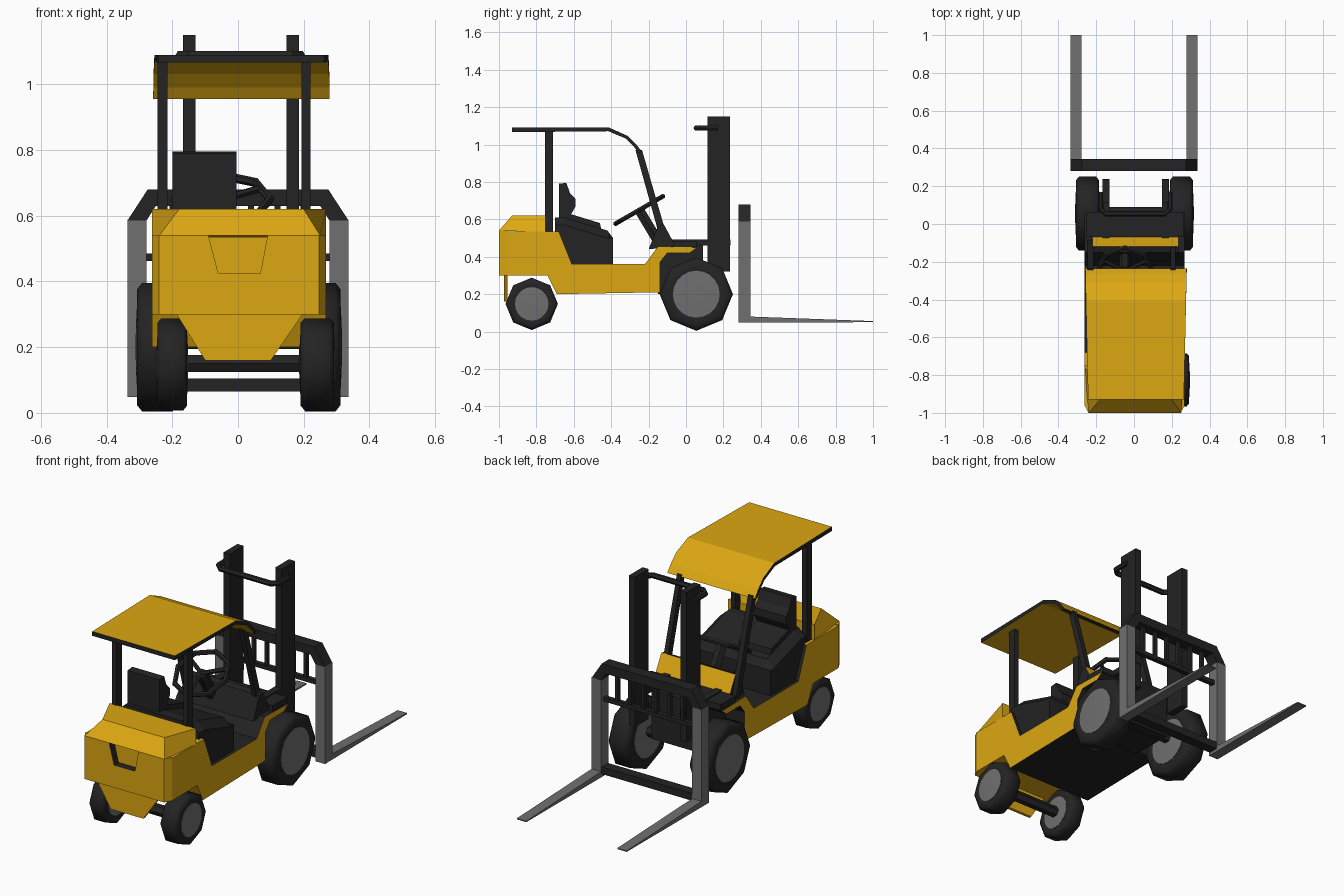
import bpy, bmesh, math
from mathutils import Vector

cube = bpy.data.objects.get("Cube")
if cube:
    bpy.data.objects.remove(cube, do_unlink=True)


def material(name, rgb):
    m = bpy.data.materials.new(name)
    m.use_nodes = True
    m.diffuse_color = (*rgb, 1)
    m.node_tree.nodes["Principled BSDF"].inputs["Base Color"].default_value = (*rgb, 1)
    return m


YELLOW = material("yellow paint", (0.72, 0.39, 0.006))
BLACK = material("black", (0.017, 0.017, 0.017))
GREY = material("grey steel", (0.16, 0.16, 0.16))


def finish(name, bm, mats, rule=None):
    """Turn a bmesh into an object; rule picks a material from each face."""
    bmesh.ops.recalc_face_normals(bm, faces=bm.faces)
    bm.normal_update()
    if rule:
        for f in bm.faces:
            f.material_index = int(rule(f.normal, f.calc_center_median()))
    me = bpy.data.meshes.new(name)
    bm.to_mesh(me)
    bm.free()
    ob = bpy.data.objects.new(name, me)
    bpy.context.collection.objects.link(ob)
    for m in mats:
        me.materials.append(m)
    return ob


def loft(name, rings, mats, rule=None):
    """Skin rings of points, closing both ends."""
    bm = bmesh.new()
    rows = [[bm.verts.new(p) for p in r] for r in rings]
    n = len(rows[0])
    for a, b in zip(rows, rows[1:]):
        for i in range(n):
            j = (i + 1) % n
            bm.faces.new((a[i], a[j], b[j], b[i]))
    bm.faces.new(rows[0])
    bm.faces.new(rows[-1])
    return finish(name, bm, mats, rule)


def side_prism(name, profile, x0, x1, mats, rule=None):
    """Extrude a (y, z) profile across x."""
    return loft(name, [[(x, y, z) for y, z in profile] for x in (x0, x1)], mats, rule)


def box(name, x, y, z, mat):
    return side_prism(name, [(y[0], z[0]), (y[1], z[0]), (y[1], z[1]), (y[0], z[1])], *x, [mat])


def tube(name, points, radius, mat, sides=6):
    """Round bar along a polyline, with mitred corners."""
    pts = [Vector(p) for p in points]
    rings = []
    for i, p in enumerate(pts):
        d = (pts[min(i + 1, len(pts) - 1)] - pts[max(i - 1, 0)]).normalized()
        u = d.cross(Vector((0, 0, 1)) if abs(d.z) < 0.9 else Vector((1, 0, 0))).normalized()
        v = d.cross(u)
        rings.append([p + radius * (u * math.cos(t) + v * math.sin(t))
                      for t in (2 * math.pi * k / sides for k in range(sides))])
    return loft(name, rings, [mat])


def lathe_x(name, profile, centre, sides, mat):
    """Spin an (x, radius) profile around the x axis."""
    cx, cy, cz = centre
    rings = [[(cx + x, cy + r * math.sin(t), cz + r * math.cos(t))
              for t in (2 * math.pi * k / sides for k in range(sides))] for x, r in profile]
    ob = loft(name, rings, [mat])
    bpy.ops.object.select_all(action='DESELECT')
    ob.select_set(True)
    bpy.context.view_layer.objects.active = ob
    bpy.ops.object.shade_smooth_by_angle(angle=math.radians(50))
    return ob


# Main body: yellow sides, black floor, fender tops and underside
body = [(-0.96, 0.30), (-0.74, 0.30), (-0.69, 0.20), (-0.14, 0.21), (-0.14, 0.37), (-0.10, 0.42),
        (0.02, 0.42), (0.06, 0.45), (-0.15, 0.455), (-0.22, 0.36), (-0.61, 0.36), (-0.68, 0.535),
        (-0.96, 0.535)]
side_prism("body", body, -0.262, 0.268, [YELLOW, BLACK],
           lambda n, c: abs(n.x) < 0.5 and c.y > -0.7)

# Rear counterweight panel with a notch whose walls are black
panel = [(-0.262, 0.30), (0.268, 0.30), (0.268, 0.54), (0.09, 0.54), (0.068, 0.425),
         (-0.06, 0.425), (-0.09, 0.54), (-0.262, 0.54)]
rear = [(x * 0.92 if abs(x) > 0.2 else x, -1.0, z) for x, z in panel]
loft("rear_panel", [rear, [(x, -0.96, z) for x, z in panel]], [YELLOW, BLACK],
     lambda n, c: abs(n.y) < 0.5 and abs(c.x) < 0.1 and c.z > 0.4)

# Counterweight cover: chamfered towards the rear
loft("rear_cover",
     [[(-0.24, -1, 0.54), (0.25, -1, 0.54), (0.2, -0.93, 0.62), (-0.18, -0.93, 0.62)],
      [(-0.262, -0.75, 0.53), (0.268, -0.75, 0.53), (0.268, -0.75, 0.62), (-0.262, -0.75, 0.62)]],
     [YELLOW])

# Tapered plate hanging under the tail
skirt = [(-0.19, 0.305), (0.2, 0.305), (0.1, 0.16), (-0.1, 0.16)]
loft("rear_skirt", [[(x, y, z) for x, z in skirt] for y in (-0.972, -0.955)], [YELLOW])

# Black chassis parts and engine cover
box("front_chassis", (-0.145, 0.15), (-0.15, 0.09), (0.2, 0.47), BLACK)
box("front_deck", (-0.255, 0.262), (-0.07, 0.06), (0.452, 0.485), BLACK)
engine = [(-0.61, 0.36), (-0.39, 0.36), (-0.39, 0.50), (-0.42, 0.54), (-0.65, 0.61),
          (-0.70, 0.61), (-0.70, 0.50)]
loft("engine_cover", [[(x, y, z - (0.04 if e and z > 0.5 else 0)) for y, z in engine]
                      for x, e in ((-0.245, 1), (-0.2, 0), (0.205, 0), (0.25, 1))], [BLACK])
dash = [(-0.055, 0.455), (-0.12, 0.575), (-0.15, 0.565), (-0.2, 0.44)]
side_prism("dashboard", dash, -0.22, 0.235, [BLACK, YELLOW], lambda n, c: n.y > 0.5)

# Seat
seat = [(-0.68, 0.60), (-0.68, 0.79), (-0.64, 0.795), (-0.62, 0.74), (-0.59, 0.71),
        (-0.59, 0.67), (-0.63, 0.60)]
side_prism("seat_back", seat, -0.2, -0.005, [BLACK])
cushion = [(-0.64, 0.59), (-0.64, 0.635), (-0.46, 0.58), (-0.45, 0.53)]
side_prism("seat_cushion", cushion, -0.2, -0.005, [BLACK])

# Steering wheel and column
hub = Vector((-0.048, -0.25, 0.65))
tilt = math.radians(30)
bpy.ops.mesh.primitive_torus_add(major_segments=8, minor_segments=6, major_radius=0.145,
                                 minor_radius=0.014, location=hub, rotation=(tilt, 0, 0))
wheel = bpy.context.object
wheel.name = "steering_wheel"
wheel.data.materials.append(BLACK)
for i in range(3):
    a = math.radians(-90 + 120 * i)
    rim = Vector((math.cos(a), math.sin(a) * math.cos(tilt), math.sin(a) * math.sin(tilt)))
    tube(f"steering_spoke_{i + 1}", [hub, hub + rim * 0.14], 0.012, BLACK)
tube("steering_column", [hub, (-0.048, -0.13, 0.45)], 0.03, BLACK)

# Roof: yellow sheet with black edges, bent down at the windscreen
top = [(-0.93, 1.09), (-0.41, 1.09), (-0.31, 1.045), (-0.265, 1.0), (-0.235, 0.96)]
rings = []
for i, (y, z) in enumerate(top):
    k = (y + 0.93) * 0.022
    d = 0.005 * i
    rings.append([(-0.243 - k, y, z), (0.264 + k, y, z),
                  (0.264 + k, y - d, z - 0.024 + d), (-0.243 - k, y - d, z - 0.024 + d)])
loft("roof", rings, [YELLOW, BLACK],
     lambda n, c: abs(n.x) > 0.7 or c.y < -0.92 or (c.y > -0.25 and c.z < 0.97))

# Roof posts
for side, x in (("right", (-0.245, -0.215)), ("left", (0.194, 0.22))):
    box(f"{side}_rear_post", x, (-0.755, -0.71), (0.52, 1.075), BLACK)
    side_prism(f"{side}_front_post", [(-0.27, 0.97), (-0.235, 0.97), (-0.085, 0.45), (-0.125, 0.45)],
               *x, [BLACK])

# Wheels: octagonal tyres with smooth domed hubs on both faces
for name, x0, x1, y, z, r in (("right_front", -0.307, -0.185, 0.055, 0.2, 0.196),
                              ("left_front", 0.19, 0.312, 0.055, 0.2, 0.196),
                              ("right_rear", -0.245, -0.155, -0.825, 0.148, 0.14),
                              ("left_rear", 0.19, 0.292, -0.825, 0.148, 0.14)):
    h, c = (x1 - x0) / 2, ((x0 + x1) / 2, y, z)
    tyre = [(-h * 0.9, 0.6 * r), (-h, 0.7 * r), (-h, 0.9 * r), (-h * 0.75, r)]
    lathe_x(f"{name}_tyre", tyre + [(-x, q) for x, q in reversed(tyre)], c, 8, BLACK)
    dome = [(-h * 1.08, 0.05 * r), (-h * 1.06, 0.35 * r), (-h * 1.01, 0.64 * r)]
    lathe_x(f"{name}_hub", dome + [(-x, q) for x, q in reversed(dome)], c, 20, GREY)
for name, y, z in (("front_axle", 0.055, 0.22), ("rear_axle", -0.825, 0.15)):
    tube(name, [(-0.2, y, z), (0.22, y, z)], 0.03, BLACK)

# Mast, tilt arms and upper tie bar
for side, x in (("right", (-0.168, -0.13)), ("left", (0.148, 0.186))):
    box(f"{side}_mast", x, (0.115, 0.235), (0.32, 1.15), BLACK)
    box(f"{side}_tilt_arm", x, (-0.10, 0.238), (0.46, 0.492), BLACK)
tube("mast_tie_bar", [(-0.176, 0.17, 1.088), (-0.176, 0.08, 1.088), (-0.15, 0.055, 1.088),
                      (0.165, 0.055, 1.088), (0.19, 0.08, 1.088), (0.19, 0.17, 1.088)], 0.015, BLACK)

# Carriage frame
frame = [(-0.337, 0.585), (-0.275, 0.68), (0.275, 0.68), (0.337, 0.585),
         (0.279, 0.585), (0.25, 0.63), (-0.25, 0.63), (-0.279, 0.585)]
loft("carriage_top_bar", [[(x, y, z) for x, z in frame] for y in (0.28, 0.345)], [BLACK])
box("carriage_lower_bar", (-0.29, 0.29), (0.285, 0.34), (0.065, 0.105), BLACK)
box("carriage_middle_bar", (-0.29, 0.29), (0.3, 0.325), (0.462, 0.485), BLACK)
for i in range(6):
    x = -0.2 + 0.08 * i
    box(f"carriage_rail_{i + 1}", (x - 0.009, x + 0.009), (0.303, 0.322), (0.47, 0.64), BLACK)

# Forks
fork = [(0.28, 0.048), (1.0, 0.05), (1.0, 0.056), (0.345, 0.08), (0.345, 0.588), (0.28, 0.588)]
for side, s in (("right", -1), ("left", 1)):
    side_prism(f"{side}_fork", fork, s * 0.279, s * 0.337, [GREY])
